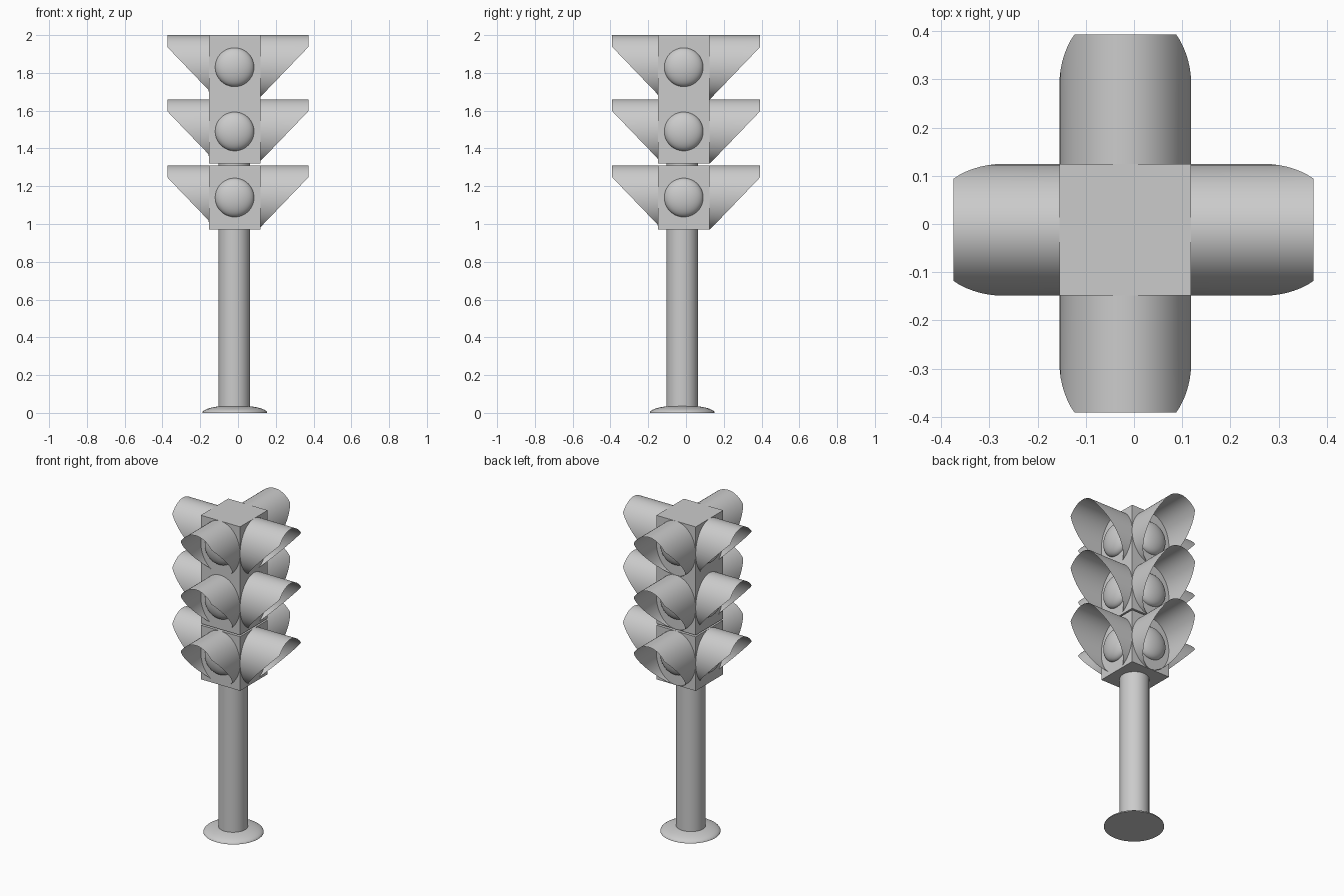
import bpy, bmesh, math
from mathutils import Matrix, Vector

cube = bpy.data.objects.get("Cube")
if cube:
    bpy.data.objects.remove(cube, do_unlink=True)

grey = bpy.data.materials.new("plain_grey")
grey.use_nodes = True
grey.diffuse_color = (0.6, 0.6, 0.6, 1)
grey.node_tree.nodes["Principled BSDF"].inputs["Base Color"].default_value = (0.6, 0.6, 0.6, 1)

CENTRE = Vector((-0.018, -0.012, 0))
HALF_W, HALF_H = 0.1365, 0.17
SLOPE = 1.04          # steepness of the slanted hood mouth
LIP = 0.063           # height of the upright hood tip
SEGMENTS = 64


def add_object(name, bm, matrix=Matrix(), smooth=False):
    """Turn a bmesh into a placed grey object."""
    mesh = bpy.data.meshes.new(name)
    bm.transform(matrix)
    bm.to_mesh(mesh)
    bm.free()
    mesh.materials.append(grey)
    obj = bpy.data.objects.new(name, mesh)
    bpy.context.collection.objects.link(obj)
    if smooth:
        bpy.ops.object.select_all(action="DESELECT")
        obj.select_set(True)
        bpy.context.view_layer.objects.active = obj
        bpy.ops.object.shade_smooth_by_angle(angle=math.radians(35))
    return obj


def dome(radius, depth):
    """Half ellipsoid rising along z, open below."""
    bm = bmesh.new()
    bmesh.ops.create_uvsphere(bm, u_segments=48, v_segments=24, radius=radius)
    bmesh.ops.bisect_plane(bm, geom=bm.verts[:] + bm.edges[:] + bm.faces[:],
                           plane_co=(0, 0, 0), plane_no=(0, 0, -1), clear_outer=True)
    bmesh.ops.scale(bm, vec=(1, 1, depth / radius), verts=bm.verts)
    return bm


def hood_mesh(reach):
    """Thin oval tube pointing to -y, cut away on a slant below its tip."""
    bm = bmesh.new()
    inner, outer = [], []
    for i in range(SEGMENTS):
        a = 2 * math.pi * i / SEGMENTS
        x, z = HALF_W * math.cos(a), HALF_H * math.sin(a)
        drop = max(0, HALF_H - LIP - z)
        out = max(0, reach - drop / SLOPE)
        inner.append(bm.verts.new((x, 0.01, z)))
        outer.append(bm.verts.new((x, -out, z)))
    for i in range(SEGMENTS):
        j = (i + 1) % SEGMENTS
        bm.faces.new((inner[i], inner[j], outer[j], outer[i]))
    return bm


# Base and pole
base = dome(0.172, 0.04)
bmesh.ops.holes_fill(base, edges=[e for e in base.edges if e.is_boundary])
add_object("base", base, Matrix.Translation((-0.017, -0.02, 0)), True)

pole = bmesh.new()
bmesh.ops.create_cone(pole, cap_ends=True, segments=48, radius1=0.0845, radius2=0.0845, depth=1.31)
add_object("pole", pole, Matrix.Translation((-0.02, -0.02, 0.675)), True)

# Three signal housings, each with a lens and a hood on all four sides
sides = (("front", 0.242), ("left", 0.254), ("back", 0.268), ("right", 0.22))
for level, z in (("lower", 1.14), ("middle", 1.49), ("upper", 1.83)):
    centre = CENTRE + Vector((0, 0, z))
    box = bmesh.new()
    bmesh.ops.create_cube(box, size=2)
    size = Matrix.Diagonal((HALF_W, HALF_W, HALF_H, 1))
    add_object(level + "_housing", box, Matrix.Translation(centre) @ size)
    for k, (side, reach) in enumerate(sides):
        face = (Matrix.Translation(centre) @ Matrix.Rotation(k * math.pi / 2, 4, "Z")
                @ Matrix.Translation((0, -HALF_W, 0)))
        add_object(f"{level}_{side}_hood", hood_mesh(reach), face, True)
        add_object(f"{level}_{side}_lens", dome(0.103, 0.05),
                   face @ Matrix.Rotation(math.pi / 2, 4, "X"), True)
